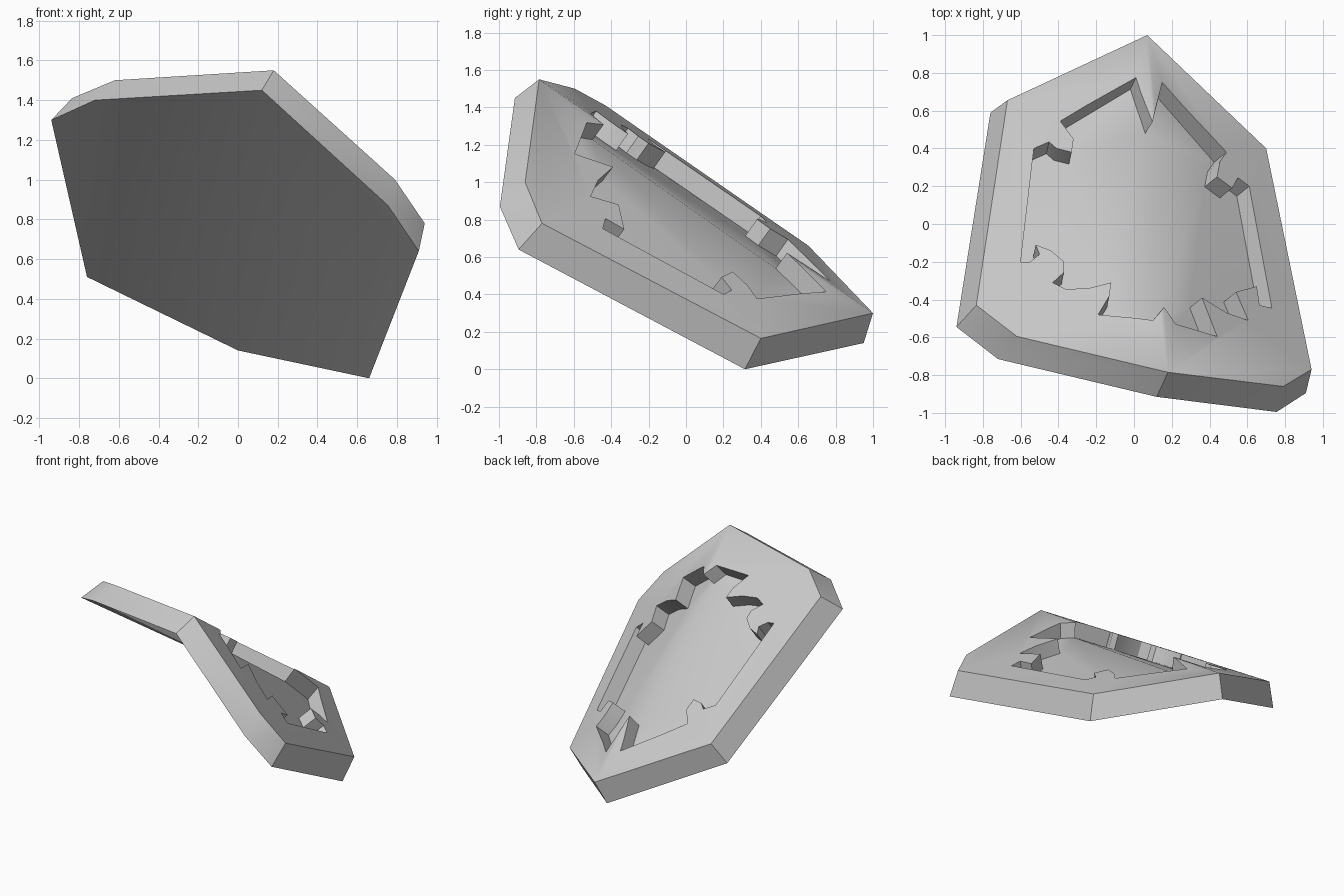
import bpy, bmesh
from mathutils import Vector
from mathutils.bvhtree import BVHTree

if "Cube" in bpy.data.objects:
    bpy.data.objects.remove(bpy.data.objects["Cube"])

# Top and bottom corners of the bent plate, clockwise from the back tip
TOP = [(.07, 1, .30), (.70, .40, .165), (.94, -.77, .78), (.79, -.86, 1.0),
       (.18, -.785, 1.55), (-.62, -.595, 1.50), (-.835, -.43, 1.41), (-.67, .655, .66)]
BOTTOM = [(0, .95, .14), (.66, .315, 0), (.91, -.895, .64), (.755, -.995, .87),
          (.12, -.915, 1.45), (-.72, -.715, 1.40), (-.94, -.545, 1.30), (-.76, .59, .51)]
# Ragged recess rim in plan; each half starts and ends on the fold line
RIGHT_RIM = [(.098, .54), (.15, .75), (.49, .38), (.455, .33), (.44, .25), (.52, .19),
             (.55, .245), (.61, .20), (.73, -.445), (.665, -.43), (.65, -.33), (.54, -.36),
             (.605, -.51), (.49, -.47), (.36, -.39), (.44, -.595), (.22, -.53), (.159, -.44)]
LEFT_RIM = [(.10, -.51), (-.19, -.48), (-.13, -.38), (-.12, -.31), (-.24, -.34),
            (-.36, -.345), (-.43, -.31), (-.37, -.255), (-.37, -.20), (-.44, -.14),
            (-.52, -.11), (-.50, -.16), (-.55, -.20), (-.60, -.20), (-.53, .40), (-.45, .435),
            (-.41, .40), (-.33, .38), (-.32, .45), (-.39, .545), (.01, .775)]
NORMAL_L, NORMAL_R = Vector((.126, .574, .81)), Vector((.597, .483, .639))
DEPTH = .11


def folded_solid(name, top, bottom, fold):
    """Join two rings; each cap is split in two along vertices 0 and fold."""
    bm = bmesh.new()
    n = len(top)
    a = [bm.verts.new(p) for p in top]
    b = [bm.verts.new(p) for p in bottom]
    for ring in (a, b):
        bm.faces.new(ring[:fold + 1])
        bm.faces.new(ring[fold:] + ring[:1])
    for i in range(n):
        j = (i + 1) % n
        bm.faces.new((a[i], a[j], b[j], b[i]))
    caps = [f for f in bm.faces if len(f.verts) > 4]
    bmesh.ops.triangulate(bm, faces=caps)
    bmesh.ops.recalc_face_normals(bm, faces=bm.faces)
    mesh = bpy.data.meshes.new(name)
    bm.to_mesh(mesh)
    tree = BVHTree.FromBMesh(bm)
    bm.free()
    obj = bpy.data.objects.new(name, mesh)
    bpy.context.collection.objects.link(obj)
    return obj, tree


# Bent plate
plate, surface = folded_solid("bent_plate", TOP, BOTTOM, 4)

# Recess cutter follows the plate surface along its blended normal
above, below = [], []
for x, y in RIGHT_RIM + LEFT_RIM:
    p = surface.ray_cast(Vector((x, y, 5)), Vector((0, 0, -1)))[0]
    t = min(1, max(0, (x - .12) / .5 + .5))
    n = NORMAL_L.lerp(NORMAL_R, t).normalized()
    above.append(p + n * .06)
    below.append(p - n * DEPTH)
cutter, _ = folded_solid("recess_cutter", above, below, len(RIGHT_RIM) - 1)
cutter.hide_render = True

# Cut the recess and soften only the shallow fold
mod = plate.modifiers.new("recess", 'BOOLEAN')
mod.operation = 'DIFFERENCE'
mod.solver = 'EXACT'
mod.object = cutter
bpy.context.view_layer.objects.active = plate
plate.select_set(True)
bpy.ops.object.modifier_apply(modifier=mod.name)
bpy.data.objects.remove(cutter)
bpy.ops.object.shade_smooth_by_angle(angle=.6)
